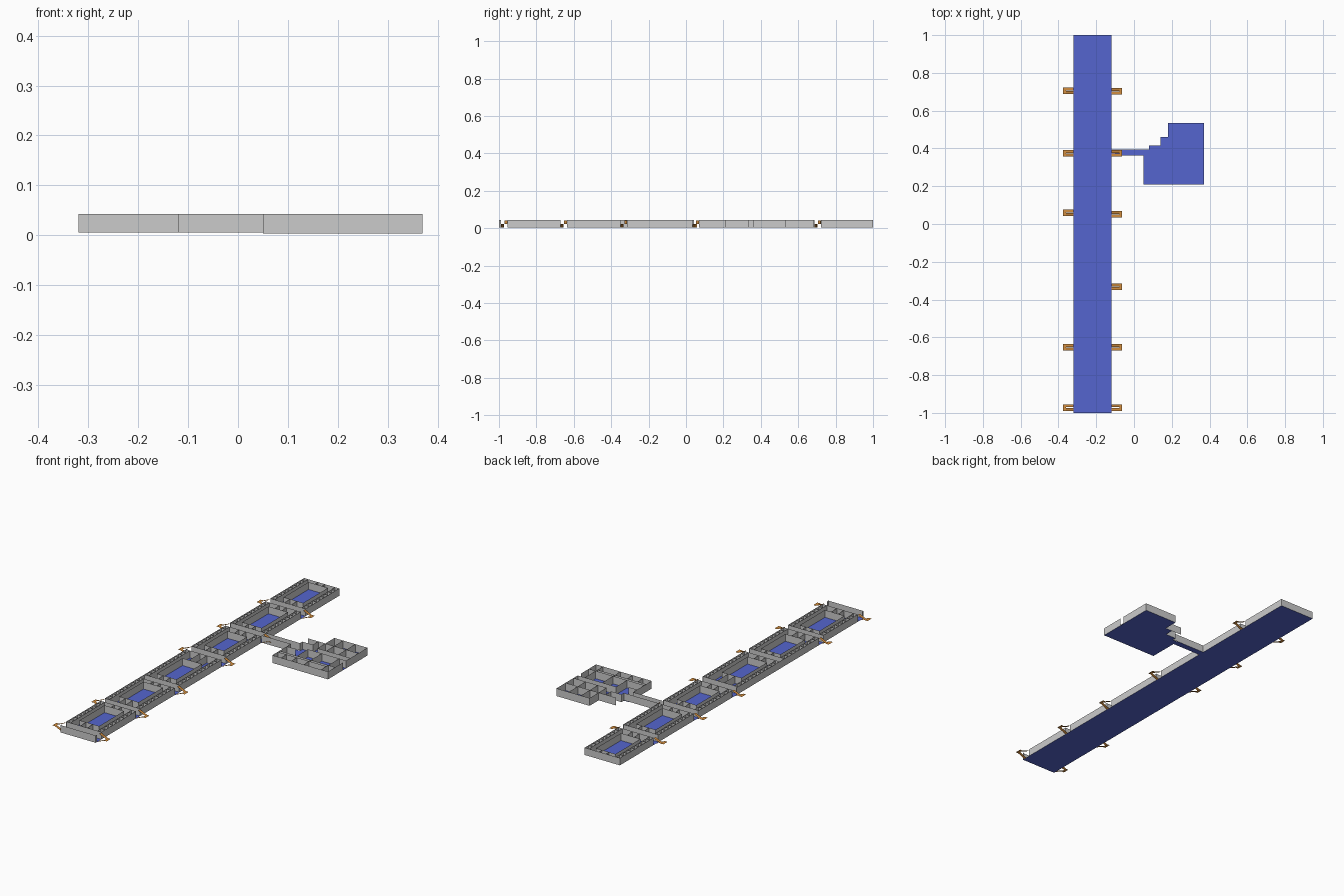
import bpy

if "Cube" in bpy.data.objects:
    bpy.data.objects.remove(bpy.data.objects["Cube"])

FLOOR_Z, TOP_Z = 0.005, 0.043
XL, XR = -0.32, -0.118


def material(name, color):
    m = bpy.data.materials.new(name)
    m.diffuse_color = color
    m.use_nodes = True
    m.node_tree.nodes["Principled BSDF"].inputs["Base Color"].default_value = m.diffuse_color
    return m


BLUE = material("floor_blue", (0.09, 0.13, 0.62, 1))
ORANGE = material("stair_orange", (0.65, 0.27, 0.05, 1))


def make(name, verts, faces, mat=None):
    me = bpy.data.meshes.new(name)
    me.from_pydata(verts, [], faces)
    ob = bpy.data.objects.new(name, me)
    bpy.context.collection.objects.link(ob)
    if mat:
        me.materials.append(mat)
    return ob


def walls(name, segs, z0=FLOOR_Z, z1=TOP_Z):
    """Thin sheet walls standing on plan segments (x0, y0, x1, y1)."""
    v, f = [], []
    for a, b, c, d in segs:
        n = len(v)
        v += [(a, b, z0), (c, d, z0), (c, d, z1), (a, b, z1)]
        f.append((n, n + 1, n + 2, n + 3))
    return make(name, v, f)


def floor(name, rects, z):
    v, f = [], []
    for x0, y0, x1, y1 in rects:
        n = len(v)
        v += [(x0, y0, z), (x1, y0, z), (x1, y1, z), (x0, y1, z)]
        f.append((n, n + 1, n + 2, n + 3))
    return make(name, v, f, BLUE)


def loop(pts):
    return [(*p, *q) for p, q in zip(pts, pts[1:])]


def rect(x0, y0, x1, y1):
    return loop([(x0, y0), (x1, y0), (x1, y1), (x0, y1), (x0, y0)])


def side_wall(x, gaps, half=0.018):
    """Long outer wall, open at every stair."""
    out, y = [], -1.0
    for g in gaps:
        out.append((x, y, x, g - half))
        y = g + half
    return out + [(x, y, x, 1.0)]


# Long block: floor and outer walls
left_stairs = [-0.972, -0.653, 0.06, 0.375, 0.705]
right_stairs = [-0.972, -0.653, -0.332, 0.052, 0.375, 0.703]
floor("block_floor", [(XL, -1, XR, 1)], FLOOR_Z)
walls("block_outer_walls",
      side_wall(XL, left_stairs) + side_wall(XR, right_stairs)
      + [(XL, -1, XR, -1), (XL, 1, XR, 1)])

# Courtyard modules: (start, courtyard start, courtyard end, end)
modules = [(-0.953, -0.905, -0.70, -0.67), (-0.635, -0.58, -0.38, -0.352),
           (-0.312, -0.27, -0.06, 0.03), (0.075, 0.12, 0.31, 0.353),
           (0.395, 0.43, 0.645, 0.683), (0.723, 0.77, 0.975, 1.0)]
CL, CR = -0.297, -0.142
for i, (a, c0, c1, b) in enumerate(modules, 1):
    segs = [(XL, a, XR, a), (CL, a, CL, b), (CR, a, CR, b)]
    if b < 1:
        segs.append((XL, b, XR, b))
    # small rooms along both long sides
    n = round((b - a) / 0.03)
    for k in range(1, n):
        y = a + (b - a) * k / n
        segs += [(XL, y, CL, y), (CR, y, XR, y)]
    # rooms at the ends of the courtyard
    for x in (-0.24, -0.2):
        segs += [(x, a, x, c0), (x, c1, x, b)]
    walls(f"module_{i}_room_walls", segs)
    walls(f"module_{i}_courtyard_walls", rect(-0.277, c0, -0.165, c1))

# Link corridor and stepped wing
WZ = 0.003
floor("wing_floor", [(0.05, 0.21, 0.37, 0.395), (0.08, 0.395, 0.37, 0.415),
                     (0.14, 0.415, 0.37, 0.46), (0.18, 0.46, 0.37, 0.535)], WZ)
floor("wing_lower_floor", [(0.11, 0.27, 0.31, 0.34)], 0.0)
floor("corridor_floor", [(XR, 0.363, 0.05, 0.395)], FLOOR_Z)
walls("corridor_walls", [(XR, 0.363, 0.05, 0.363), (XR, 0.395, 0.08, 0.395)])
walls("wing_outer_walls", loop([
    (0.05, 0.363), (0.05, 0.21), (0.37, 0.21), (0.37, 0.335)]) + loop([
        (0.37, 0.36), (0.37, 0.535), (0.18, 0.535), (0.18, 0.46), (0.08, 0.46)])
    + loop([(0.08, 0.395), (0.08, 0.415), (0.14, 0.415), (0.14, 0.46)]), WZ)
walls("wing_room_walls", [
    (0.05, 0.27, 0.37, 0.27), (0.05, 0.255, 0.33, 0.255),
    (0.10, 0.21, 0.10, 0.255), (0.16, 0.21, 0.16, 0.255),
    (0.23, 0.21, 0.23, 0.27), (0.33, 0.21, 0.33, 0.36),
    (0.15, 0.36, 0.37, 0.36), (0.15, 0.27, 0.15, 0.36),
    (0.23, 0.27, 0.23, 0.36), (0.05, 0.33, 0.10, 0.33),
    (0.18, 0.395, 0.37, 0.395), (0.18, 0.395, 0.18, 0.46),
    (0.23, 0.395, 0.23, 0.535), (0.18, 0.46, 0.37, 0.46),
    (0.30, 0.395, 0.30, 0.535)], WZ)


# Dogleg stairs: lower flight, half landing, upper flight
def stair(name, x, y, side):
    h, w = 0.017, 0.002
    mid = (FLOOR_Z + 0.04) / 2
    xo, xe = x + side * 0.040, x + side * 0.055
    v = [(x, y - h, FLOOR_Z), (x, y - w, FLOOR_Z), (xo, y - w, mid), (xo, y - h, mid),
         (xo, y + h, mid), (xe, y + h, mid), (xe, y - h, mid),
         (x, y + w, 0.04), (x, y + h, 0.04), (xo, y + w, mid)]
    make(name, v, [(0, 1, 2, 3), (3, 2, 9, 4, 5, 6), (7, 8, 4, 9)], ORANGE)


for i, y in enumerate(left_stairs, 1):
    stair(f"left_stair_{i}", XL, y, -1)
for i, y in enumerate(right_stairs, 1):
    stair(f"right_stair_{i}", XR, y, 1)
